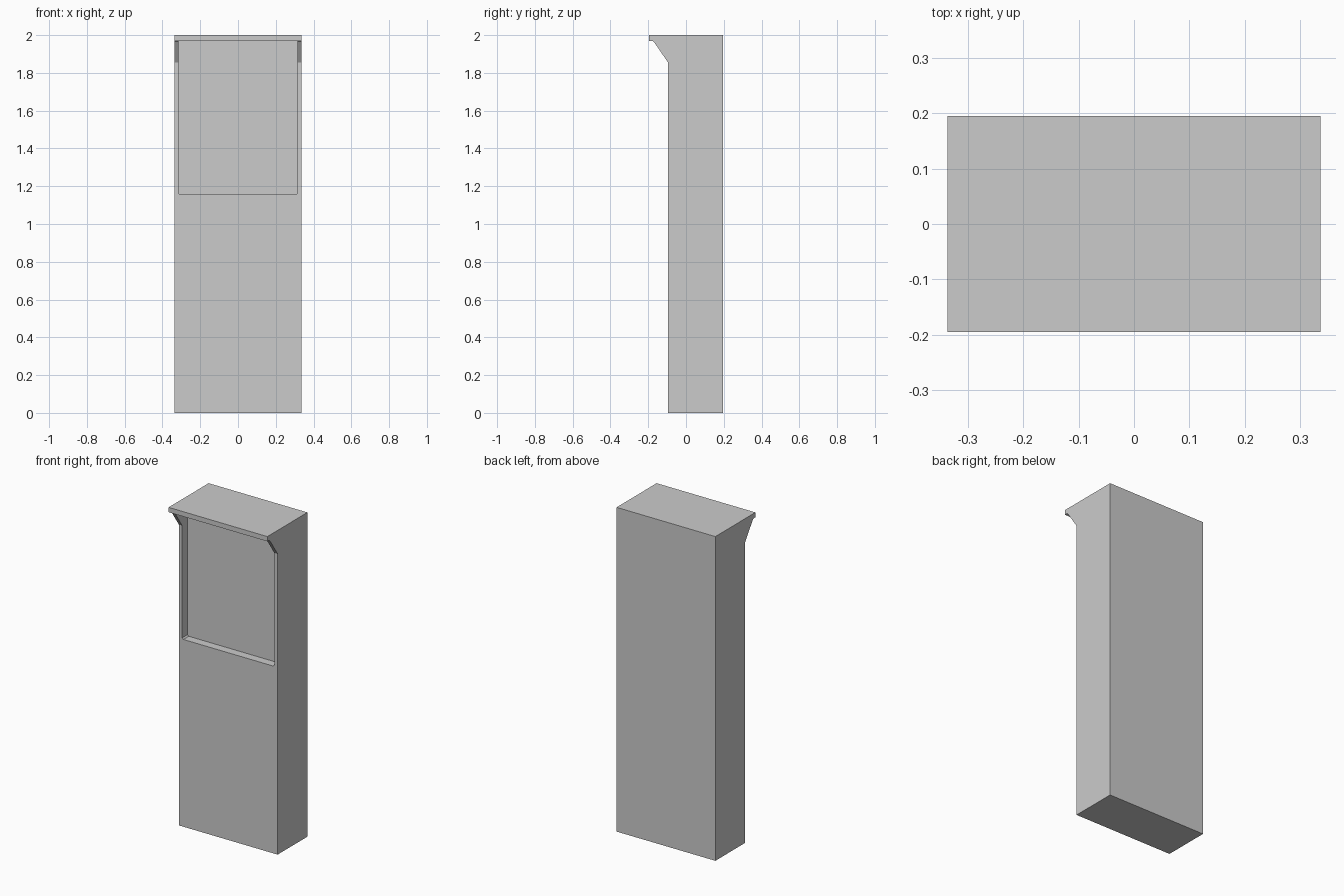
import bpy, bmesh
from mathutils import Vector

if "Cube" in bpy.data.objects:
    bpy.data.objects.remove(bpy.data.objects["Cube"])


def extrude_profile(name, points, direction):
    """Closed prism: polygon of 3D points pushed along a direction."""
    bm = bmesh.new()
    face = bm.faces.new([bm.verts.new(p) for p in points])
    res = bmesh.ops.extrude_face_region(bm, geom=[face])
    verts = [g for g in res["geom"] if isinstance(g, bmesh.types.BMVert)]
    bmesh.ops.translate(bm, verts=verts, vec=Vector(direction))
    bmesh.ops.recalc_face_normals(bm, faces=bm.faces)
    mesh = bpy.data.meshes.new(name)
    bm.to_mesh(mesh)
    bm.free()
    obj = bpy.data.objects.new(name, mesh)
    bpy.context.collection.objects.link(obj)
    return obj


HALF_W, BACK, FRONT, LIP = 0.337, 0.195, -0.095, -0.195
TOP, LIP_Z, SILL_Z = 2.0, 1.97, 1.155

# Cabinet: side profile with overhanging top, swept across the width
side = [(BACK, 0), (BACK, TOP), (LIP, TOP), (LIP, LIP_Z),
        (-0.178, LIP_Z), (-0.169, 1.963), (FRONT, 1.855), (FRONT, 0)]
cabinet = extrude_profile("cabinet", [(-HALF_W, y, z) for y, z in side],
                          (2 * HALF_W, 0, 0))

# Recess cutter: front opening under the overhang, lower corners eased
w, c = 0.314, 0.008
opening = [(-w, LIP_Z), (-w, SILL_Z + c), (-w + c, SILL_Z),
           (w - c, SILL_Z), (w, SILL_Z + c), (w, LIP_Z)]
cutter = extrude_profile("recess_cutter", [(x, -0.3, z) for x, z in opening],
                         (0, 0.3 - 0.043, 0))
cutter.hide_render = True
cutter.hide_viewport = False

# Cut the recess and apply it, then drop the helper
cut = cabinet.modifiers.new("recess", "BOOLEAN")
cut.operation = "DIFFERENCE"
cut.solver = "EXACT"
cut.object = cutter
bpy.context.view_layer.objects.active = cabinet
cabinet.select_set(True)
bpy.ops.object.modifier_apply(modifier=cut.name)
bpy.data.objects.remove(cutter, do_unlink=True)
